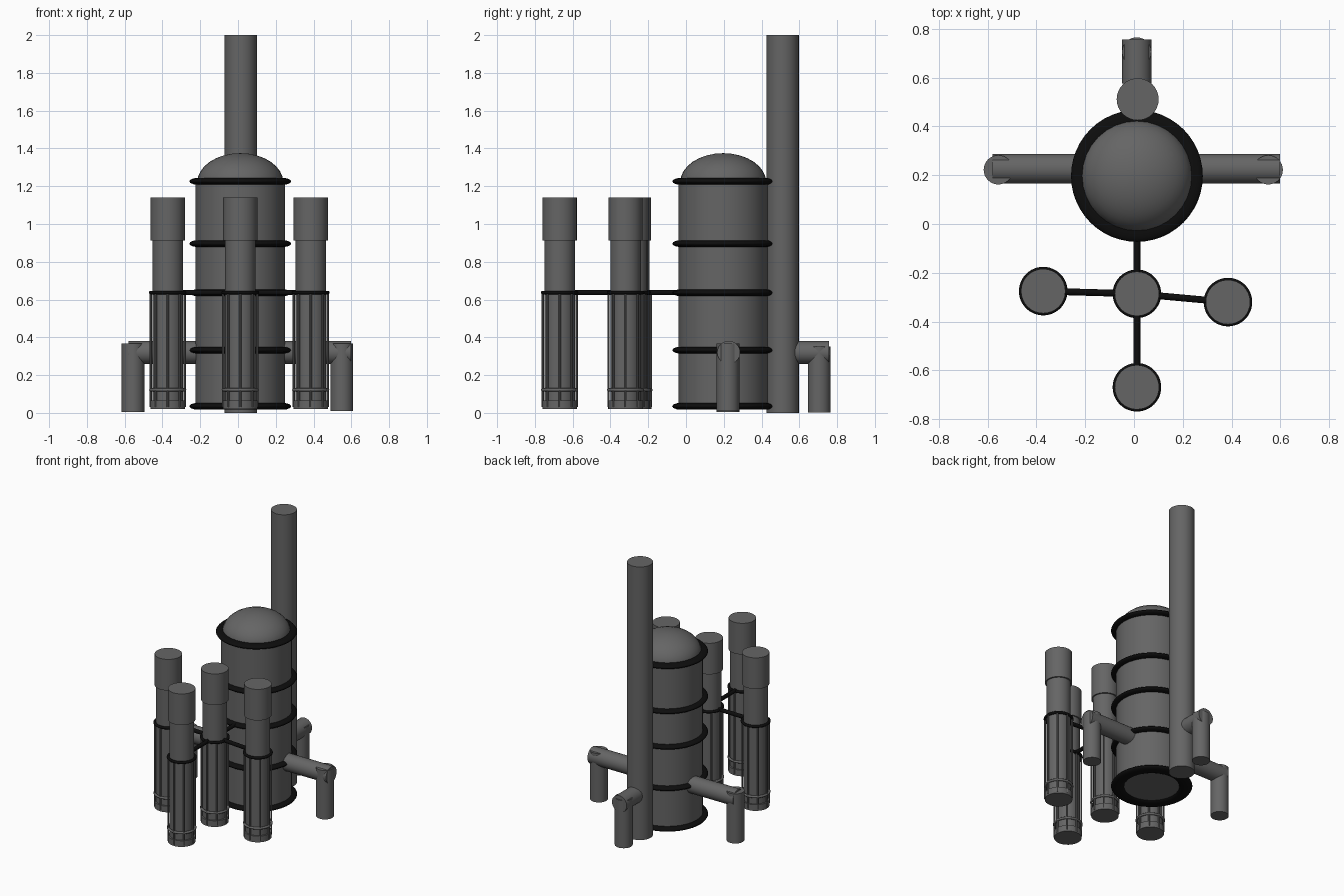
import bpy, math
from mathutils import Vector

if "Cube" in bpy.data.objects:
    bpy.data.objects.remove(bpy.data.objects["Cube"])


def material(name, v):
    m = bpy.data.materials.new(name)
    m.diffuse_color = (v, v, v, 1)
    m.use_nodes = True
    m.node_tree.nodes["Principled BSDF"].inputs["Base Color"].default_value = m.diffuse_color
    return m


STEEL = material("dark_steel", 0.13)
BLACK = material("black_rubber", 0.004)


def finish(name, mat):
    ob = bpy.context.object
    ob.name = name
    ob.data.materials.append(mat)
    bpy.ops.object.shade_smooth_by_angle(angle=math.radians(35))
    return ob


def pipe(name, a, b, r, mat=STEEL, sides=32):
    """Capped cylinder running from a to b."""
    a, b = Vector(a), Vector(b)
    d = b - a
    bpy.ops.mesh.primitive_cylinder_add(vertices=sides, radius=r, depth=d.length,
                                        location=(a + b) / 2,
                                        rotation=d.to_track_quat('Z', 'Y').to_euler())
    return finish(name, mat)


def ring(name, x, y, z, major, minor, squash=1, mat=BLACK):
    bpy.ops.mesh.primitive_torus_add(location=(x, y, z), major_radius=major,
                                     minor_radius=minor, major_segments=48, minor_segments=12)
    bpy.context.object.scale.z = squash
    return finish(name, mat)


# Main tank with domed top and flattened hoops
TX, TY = 0.012, 0.197
pipe("tank_body", (TX, TY, 0.03), (TX, TY, 1.235), 0.237)
bpy.ops.mesh.primitive_uv_sphere_add(segments=32, ring_count=16, location=(TX, TY, 1.22))
bpy.context.object.scale = (0.228, 0.228, 0.155)
finish("tank_dome", STEEL)
for i, z in enumerate((0.035, 0.332, 0.636, 0.896, 1.226)):
    ring(f"tank_hoop_{i}", TX, TY, z, 0.225, 0.045, 0.4)

# Tall chimney behind the tank
pipe("chimney", (0.015, 0.511, 0), (0.015, 0.511, 2), 0.086)

# Elbow outlets: horizontal pipe into a down pipe
pipe("left_outlet", (-0.58, 0.226, 0.32), (TX - 0.15, 0.226, 0.32), 0.061)
pipe("left_down_pipe", (-0.556, 0.222, 0.005), (-0.556, 0.222, 0.368), 0.06)
pipe("right_outlet", (TX + 0.15, 0.226, 0.32), (0.598, 0.226, 0.32), 0.061)
pipe("right_down_pipe", (0.55, 0.222, 0.01), (0.55, 0.222, 0.368), 0.06)
pipe("back_outlet", (0.011, 0.575, 0.32), (0.011, 0.756, 0.32), 0.06)
pipe("back_down_pipe", (0.011, 0.705, 0.003), (0.011, 0.705, 0.352), 0.06)

# Four caged canisters
center, left, right, front = (0.012, -0.286), (-0.372, -0.275), (0.385, -0.32), (0.012, -0.669)
for n, (x, y) in dict(center=center, left=left, right=right, front=front).items():
    pipe(f"{n}_canister", (x, y, 0.022), (x, y, 0.93), 0.081)
    pipe(f"{n}_canister_cap", (x, y, 0.912), (x, y, 1.14), 0.091)
    pipe(f"{n}_canister_base", (x, y, 0.02), (x, y, 0.065), 0.092)
    ring(f"{n}_upper_collar", x, y, 0.637, 0.09, 0.0095)
    ring(f"{n}_lower_collar", x, y, 0.122, 0.09, 0.0085, mat=STEEL)
    for k in range(8):
        t = k * math.pi / 4
        px, py = x + 0.09 * math.cos(t), y + 0.09 * math.sin(t)
        pipe(f"{n}_cage_rod_{k}", (px, py, 0.03), (px, py, 0.637), 0.006, sides=8)

# Black tie pipes joining canisters and tank
for n, a, b in (("left", left, center), ("right", center, right),
                ("front", front, center), ("tank", center, (TX, 0.0))):
    d = (Vector(b) - Vector(a)).normalized()
    p = Vector(a) + d * 0.07
    q = Vector(b) - d * (0.0 if n == "tank" else 0.07)
    pipe(f"{n}_tie_pipe", (*p, 0.637), (*q, 0.637), 0.014, BLACK, 12)
